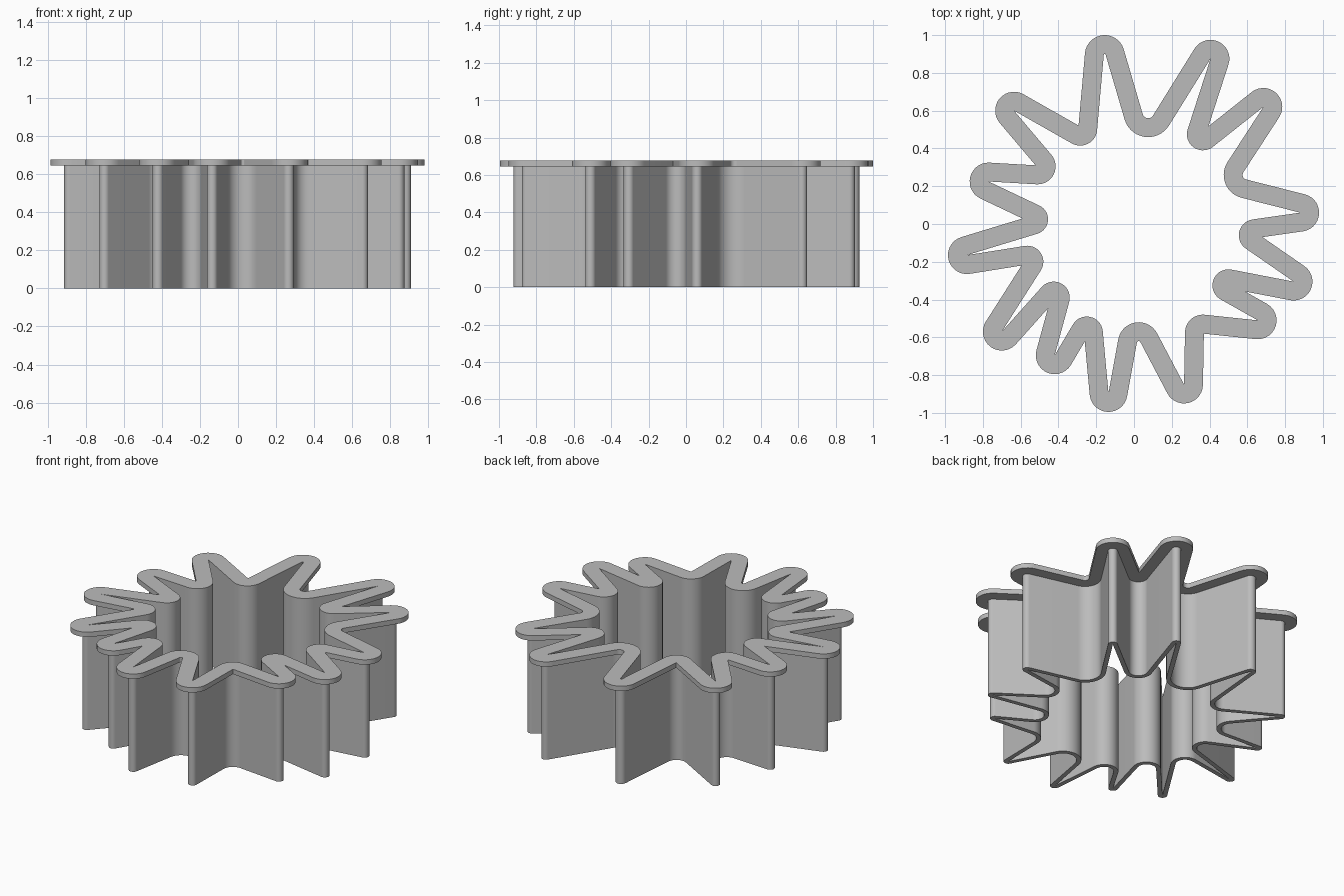
import bpy, bmesh, math
from mathutils import Vector

cube = bpy.data.objects.get("Cube")
if cube:
    bpy.data.objects.remove(cube, do_unlink=True)

HALF = 0.05          # half the rim width
WALL_OUT = -0.022    # outer wall face, relative to the rim's middle line
RIM_LOW, RIM_TOP = 0.645, 0.677
STEPS = 14

# Bend centres and rounded radii, counterclockwise: outer lobe, then inner valley
bends = [
    (.88, .06, .1), (.60, .26, .125), (.685, .62, .1), (.365, .475, .085),
    (.405, .875, .1), (.075, .59, .13), (-.155, .895, .105), (-.285, .505, .09),
    (-.635, .60, .1), (-.51, .305, .095), (-.77, .225, .1), (-.535, .025, .08),
    (-.885, -.165, .1), (-.565, -.2, .085), (-.70, -.57, .1), (-.425, -.39, .085),
    (-.42, -.695, .1), (-.25, -.575, .085), (-.135, -.895, .1), (.025, -.63, .11),
    (.265, -.85, .1), (.365, -.575, .095), (.655, -.51, .1), (.50, -.325, .085),
    (.845, -.305, .1), (.64, -.06, .085),
]
centres = [Vector((x, y)) for x, y, r in bends]
radii = [(r - HALF) * (1 if i % 2 == 0 else -1) for i, (x, y, r) in enumerate(bends)]
count = len(bends)


def tangent_angle(i):
    """Angle of the outward normal of the straight run from bend i to the next."""
    j = (i + 1) % count
    run = centres[j] - centres[i]
    c = (radii[i] - radii[j]) / run.length
    return math.atan2(run.y, run.x) - math.acos(c)


normals = [tangent_angle(i) for i in range(count)]


def outline(offset):
    """Closed outline parallel to the rim's middle line."""
    points = []
    for i, centre in enumerate(centres):
        start, turn = normals[i - 1], (normals[i] - normals[i - 1]) % math.tau
        if radii[i] < 0:
            turn -= math.tau
        reach = radii[i] + offset
        sharp = reach * radii[i] <= 0
        for k in range(STEPS + 1):
            a = start + turn * (0.5 if sharp else k / STEPS)
            d = reach / math.cos(turn / 2) if sharp else reach
            points.append(centre + Vector((math.cos(a), math.sin(a))) * d)
    return points


# Wall and rim swept as one L-shaped section
section = [(-HALF, 0), (WALL_OUT, 0), (WALL_OUT, RIM_LOW),
           (HALF, RIM_LOW), (HALF, RIM_TOP), (-HALF, RIM_TOP)]
bm = bmesh.new()
rings = [[bm.verts.new((p.x, p.y, z)) for p in outline(o)] for o, z in section]
for r, ring in enumerate(rings):
    above = rings[(r + 1) % len(rings)]
    for k in range(len(ring)):
        n = (k + 1) % len(ring)
        bm.faces.new((ring[k], ring[n], above[n], above[k]))
bmesh.ops.remove_doubles(bm, verts=bm.verts, dist=0.0001)
bmesh.ops.recalc_face_normals(bm, faces=bm.faces)
mesh = bpy.data.meshes.new("wavy_cutter")
bm.to_mesh(mesh)
bm.free()
cutter = bpy.data.objects.new("wavy_cutter", mesh)
bpy.context.collection.objects.link(cutter)

# Plain grey material
grey = bpy.data.materials.new("plain_grey")
grey.use_nodes = True
colour = (0.5, 0.5, 0.5, 1)
grey.diffuse_color = colour
grey.node_tree.nodes["Principled BSDF"].inputs["Base Color"].default_value = colour
mesh.materials.append(grey)

bpy.ops.object.select_all(action='DESELECT')
cutter.select_set(True)
bpy.context.view_layer.objects.active = cutter
bpy.ops.object.shade_smooth_by_angle(angle=math.radians(35))
